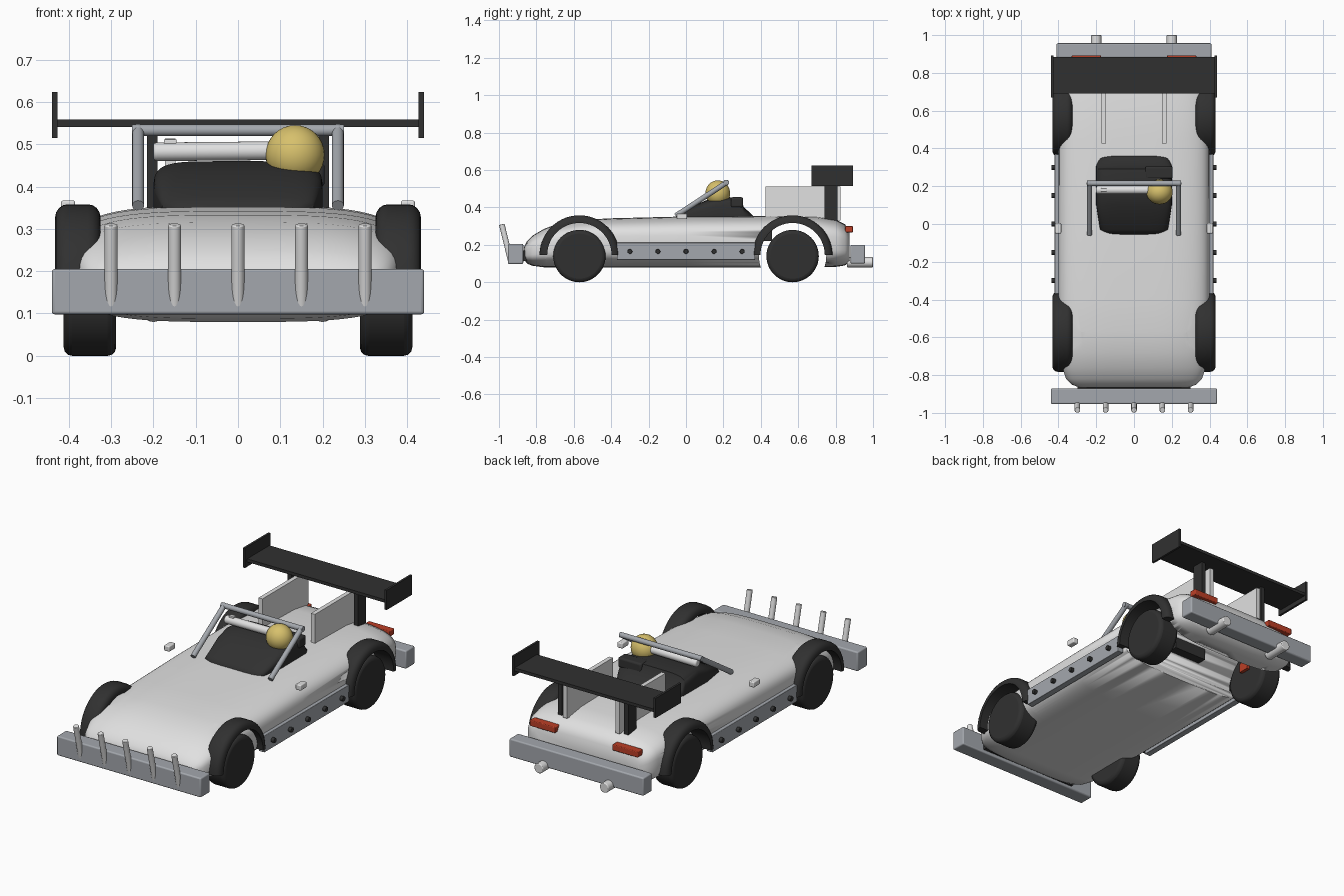
import bpy, bmesh, math
from mathutils import Vector

cube = bpy.data.objects.get("Cube")
if cube:
    bpy.data.objects.remove(cube)


def material(name, r, g, b):
    m = bpy.data.materials.new(name)
    m.use_nodes = True
    m.diffuse_color = (r, g, b, 1)
    m.node_tree.nodes["Principled BSDF"].inputs["Base Color"].default_value = (r, g, b, 1)
    return m


WHITE = material("body white", 0.75, 0.75, 0.75)
STEEL = material("steel grey", 0.37, 0.39, 0.42)
BLACK = material("matte black", 0.03, 0.03, 0.03)
GOLD = material("helmet gold", 0.68, 0.53, 0.15)
RED = material("lamp red", 0.5, 0.05, 0.02)


def finish(bm, name, mat, bevel=0, angle=35):
    bmesh.ops.recalc_face_normals(bm, faces=bm.faces)
    me = bpy.data.meshes.new(name)
    bm.to_mesh(me)
    bm.free()
    ob = bpy.data.objects.new(name, me)
    bpy.context.collection.objects.link(ob)
    me.materials.append(mat)
    if bevel:
        mod = ob.modifiers.new("bevel", "BEVEL")
        mod.width, mod.segments = bevel, 3
    bpy.ops.object.select_all(action="DESELECT")
    ob.select_set(True)
    bpy.context.view_layer.objects.active = ob
    bpy.ops.object.shade_smooth_by_angle(angle=math.radians(angle))
    return ob


def box(name, mat, x, y, z, bevel=0):
    """Box from three (low, high) ranges."""
    bm = bmesh.new()
    bmesh.ops.create_cube(bm, size=1)
    for v in bm.verts:
        v.co = [(a + b) / 2 + c * (b - a) for (a, b), c in zip((x, y, z), v.co)]
    return finish(bm, name, mat, bevel)


def rod(name, mat, a, b, r, bevel=0, sides=24):
    """Cylinder between two points."""
    a, b = Vector(a), Vector(b)
    bm = bmesh.new()
    bmesh.ops.create_cone(bm, cap_ends=True, segments=sides, radius1=r, radius2=r, depth=(b - a).length)
    turn = (b - a).to_track_quat("Z", "Y")
    for v in bm.verts:
        v.co = turn @ v.co + (a + b) / 2
    return finish(bm, name, mat, bevel)


def ball(name, mat, at, size):
    bm = bmesh.new()
    bmesh.ops.create_uvsphere(bm, u_segments=32, v_segments=16, radius=1)
    for v in bm.verts:
        v.co = [p + s * c for p, s, c in zip(at, size, v.co)]
    return finish(bm, name, mat)


def loft(name, mat, sections, power, count=64):
    """Skin superellipse sections given as (y, top, bottom, half width)."""
    bm = bmesh.new()
    rings = []
    for y, top, bottom, half in sections:
        ring = []
        for i in range(count):
            t = math.tau * i / count
            c, s = math.cos(t), math.sin(t)
            x = math.copysign(abs(c) ** (2 / power), c) * half
            z = math.copysign(abs(s) ** (2 / power), s) * (top - bottom) / 2
            ring.append(bm.verts.new((x, y, z + (top + bottom) / 2)))
        rings.append(ring)
    for r, q in zip(rings, rings[1:]):
        for i in range(count):
            j = (i + 1) % count
            bm.faces.new((r[i], r[j], q[j], q[i]))
    bm.faces.new(rings[0])
    bm.faces.new(rings[-1])
    return finish(bm, name, mat, angle=50)


def arch(name, x0, x1, y, z, inner, outer, steps=28):
    """Half ring over a wheel with a rounded outer edge."""
    bm = bmesh.new()
    r = 0.03
    profile = [(x0, inner), (x1, inner)]
    for cx, start in ((x1 - r, 0), (x0 + r, 90)):
        for k in range(5):
            t = math.radians(start + k * 22.5)
            profile.append((cx + r * math.cos(t), outer - r + r * math.sin(t)))
    rings = []
    for i in range(steps + 1):
        t = math.pi * i / steps
        rings.append([bm.verts.new((x, y + d * math.cos(t), z + d * math.sin(t))) for x, d in profile])
    for p, q in zip(rings, rings[1:]):
        for i in range(len(profile)):
            j = (i + 1) % len(profile)
            bm.faces.new((p[i], p[j], q[j], q[i]))
    bm.faces.new(rings[0])
    bm.faces.new(rings[-1])
    return finish(bm, name, BLACK)


# Body shell, with a wheel tunnel cut right across at each axle
body = loft("body", WHITE, [
    (-0.865, 0.19, 0.12, 0.29), (-0.85, 0.22, 0.10, 0.33), (-0.82, 0.25, 0.088, 0.36),
    (-0.76, 0.285, 0.08, 0.38), (-0.68, 0.315, 0.08, 0.39), (-0.57, 0.333, 0.08, 0.39),
    (-0.4, 0.342, 0.08, 0.4), (0, 0.352, 0.08, 0.4), (0.45, 0.355, 0.08, 0.4),
    (0.7, 0.35, 0.08, 0.4), (0.8, 0.335, 0.082, 0.39), (0.85, 0.31, 0.09, 0.37),
    (0.875, 0.27, 0.11, 0.33)], 3.5)
for y in (-0.57, 0.57):
    cutter = rod("wheel_tunnel_cutter", WHITE, (-0.6, y, 0.14), (0.6, y, 0.14), 0.18, sides=64)
    cutter.hide_render = True
    cutter.hide_set(True)
    cut = body.modifiers.new("wheel_tunnel", "BOOLEAN")
    cut.object, cut.operation, cut.solver = cutter, "DIFFERENCE", "EXACT"

# Cockpit, helmet and headrest
loft("cockpit", BLACK, [(-0.055, 0.35, 0.3, 0.13), (-0.03, 0.375, 0.29, 0.18), (0.1, 0.435, 0.28, 0.2),
                        (0.17, 0.46, 0.28, 0.2), (0.29, 0.45, 0.28, 0.2), (0.31, 0.4, 0.28, 0.2),
                        (0.35, 0.365, 0.28, 0.18), (0.365, 0.35, 0.3, 0.13)], 5, 48)
box("seat_tub", BLACK, (-0.1, 0.1), (0.3, 0.46), (0.22, 0.3))
box("shoulder_pad", BLACK, (0.06, 0.205), (0.24, 0.305), (0.4, 0.455), 0.01)
ball("helmet", GOLD, (0.135, 0.17, 0.475), (0.07, 0.066, 0.07))
rod("headrest", WHITE, (-0.2, 0.18, 0.482), (0.12, 0.18, 0.485), 0.022, 0.008)
box("headrest_clip", WHITE, (-0.175, -0.145), (0.17, 0.19), (0.495, 0.512), 0.003)

# Roll bar
rod("roll_bar_top", STEEL, (-0.25, 0.215, 0.533), (0.25, 0.215, 0.533), 0.014)

for side, tag in ((1, "left"), (-1, "right")):
    def span(a, b):
        return tuple(sorted((a * side, b * side)))

    rod(f"roll_bar_leg_{tag}", STEEL, (side * 0.236, -0.055, 0.355), (side * 0.236, 0.22, 0.535), 0.014)
    ball(f"roll_bar_joint_{tag}", STEEL, (side * 0.236, 0.215, 0.533), (0.015, 0.015, 0.015))
    box(f"mirror_{tag}", WHITE, span(0.385, 0.418), (-0.05, 0.005), (0.337, 0.367), 0.005)

    # Wheels, arches and brakes
    for y, end in ((-0.57, "front"), (0.57, "rear")):
        rod(f"{end}_wheel_{tag}", BLACK, (side * 0.288, y, 0.14), (side * 0.412, y, 0.14), 0.14, 0.02, 48)
        arch(f"{end}_arch_{tag}", *span(0.325, 0.432), y, 0.145, 0.172, 0.213)
        box(f"{end}_brake_{tag}", RED, span(0.27, 0.295), (y - 0.03, y + 0.03), (0.17, 0.22))

    # Side skirts with bolts
    box(f"side_skirt_{tag}", STEEL, span(0.385, 0.42), (-0.37, 0.37), (0.12, 0.212), 0.003)
    for k in range(5):
        y = -0.3 + 0.15 * k
        rod(f"skirt_bolt_{tag}", BLACK, (side * 0.41, y, 0.165), (side * 0.438, y, 0.165), 0.013, 0.002, 16)

    # Rear fins, wing supports, lamps and exhausts
    box(f"rear_fin_{tag}", WHITE, span(0.148, 0.172), (0.425, 0.825), (0.33, 0.513))
    box(f"wing_strut_{tag}", BLACK, span(0.19, 0.215), (0.74, 0.81), (0.33, 0.545))
    box(f"wing_end_plate_{tag}", BLACK, span(0.427, 0.439), (0.67, 0.892), (0.515, 0.624))
    box(f"tail_lamp_{tag}", RED, span(0.175, 0.33), (0.85, 0.893), (0.267, 0.3), 0.004)
    rod(f"exhaust_{tag}", WHITE, (side * 0.2, 0.86, 0.107), (side * 0.2, 1.0, 0.107), 0.027, 0.004)

box("rear_wing", BLACK, (-0.432, 0.432), (0.69, 0.885), (0.541, 0.558))

# Bumpers and front prongs
box("front_bumper", STEEL, (-0.44, 0.44), (-0.953, -0.87), (0.098, 0.205), 0.007)
box("front_bumper_mount", BLACK, (-0.3, 0.3), (-0.875, -0.85), (0.115, 0.17))
box("rear_bumper", STEEL, (-0.41, 0.41), (0.88, 0.957), (0.1, 0.2), 0.007)
for k in range(-2, 3):
    rod("front_prong", WHITE, (k * 0.15, -0.936, 0.11), (k * 0.15, -0.985, 0.31), 0.015, 0.003)
